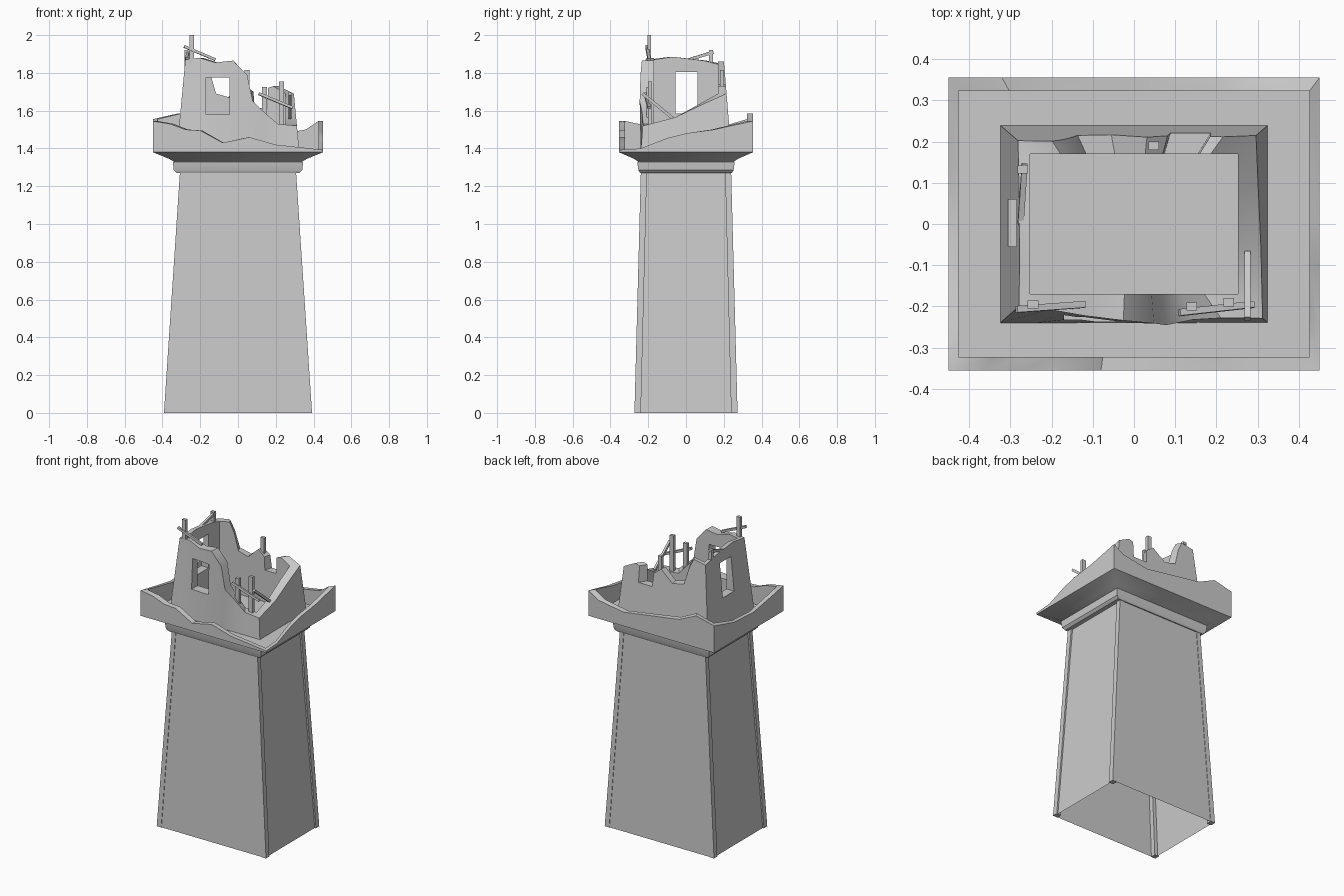
import bpy, bmesh, math
from mathutils import Vector

if "Cube" in bpy.data.objects:
    bpy.data.objects.remove(bpy.data.objects["Cube"], do_unlink=True)

stone = bpy.data.materials.new("grey_stone")
stone.use_nodes = True
stone.diffuse_color = (0.6, 0.6, 0.6, 1)
stone.node_tree.nodes["Principled BSDF"].inputs["Base Color"].default_value = (0.6, 0.6, 0.6, 1)


def finish(name, bm, fix_normals=True):
    if fix_normals:
        bmesh.ops.recalc_face_normals(bm, faces=bm.faces)
    mesh = bpy.data.meshes.new(name)
    bm.to_mesh(mesh)
    bm.free()
    mesh.materials.append(stone)
    obj = bpy.data.objects.new(name, mesh)
    bpy.context.collection.objects.link(obj)
    return obj


def smooth(obj, degrees=35):
    bpy.ops.object.select_all(action="DESELECT")
    obj.select_set(True)
    bpy.context.view_layer.objects.active = obj
    bpy.ops.object.shade_smooth_by_angle(angle=math.radians(degrees))


def bridge(bm, a, b):
    n = len(a)
    for i in range(n):
        j = (i + 1) % n
        bm.faces.new((a[i], a[j], b[j], b[i]))


def loft(name, sections, cx=(0, 0), cy=(0, 0), bottom=True):
    """Stack rectangles (half x, half y, z); the centre shifts from first to last."""
    bm = bmesh.new()
    rings = []
    for k, (hx, hy, z) in enumerate(sections):
        f = k / (len(sections) - 1)
        ox = cx[0] + (cx[1] - cx[0]) * f
        oy = cy[0] + (cy[1] - cy[0]) * f
        rings.append([bm.verts.new((ox + sx * hx, oy + sy * hy, z))
                      for sx, sy in ((-1, -1), (1, -1), (1, 1), (-1, 1))])
    for a, b in zip(rings, rings[1:]):
        bridge(bm, a, b)
    bm.faces.new(rings[-1])
    if bottom:
        bm.faces.new(rings[0][::-1])
    return finish(name, bm, bottom)


def broken_ring(name, points, z0, outer, inner, taper):
    """Closed wall around a rectangle with a ragged top edge."""
    bm = bmesh.new()
    loops = [[], [], [], []]
    for x, y, z in points:
        bx = max(-outer[0], min(outer[0], x))
        by = max(-outer[1], min(outer[1], y))
        ix, iy = bx * inner[0] / outer[0], by * inner[1] / outer[1]
        kx, ky = (1 - t * (z - z0) for t in taper)
        spots = ((bx, by, z0), (x * kx, y * ky, z), (ix, iy, z), (ix, iy, z0))
        for loop, co in zip(loops, spots):
            loop.append(bm.verts.new(co))
    for k in range(4):
        bridge(bm, loops[k], loops[(k + 1) % 4])
    return finish(name, bm)


def beam(name, start, end, width=0.022, depth=0.018):
    a, b = Vector(start), Vector(end)
    bm = bmesh.new()
    bmesh.ops.create_cube(bm, size=1)
    bmesh.ops.scale(bm, vec=(width, depth, (b - a).length), verts=bm.verts)
    rot = Vector((0, 0, 1)).rotation_difference(b - a).to_matrix()
    bmesh.ops.rotate(bm, matrix=rot, verts=bm.verts)
    bmesh.ops.translate(bm, vec=(a + b) / 2, verts=bm.verts)
    return finish(name, bm)


def cut_opening(obj, low, high):
    bm = bmesh.new()
    bmesh.ops.create_cube(bm, size=1)
    for v in bm.verts:
        v.co = [(p + q) / 2 + c * (q - p) for p, q, c in zip(low, high, v.co)]
    cutter = finish("opening_cutter", bm)
    cutter.hide_render = True
    mod = obj.modifiers.new("opening", "BOOLEAN")
    mod.operation, mod.solver, mod.object = "DIFFERENCE", "EXACT", cutter
    bpy.context.view_layer.objects.active = obj
    bpy.ops.object.modifier_apply(modifier=mod.name)
    bpy.data.objects.remove(cutter, do_unlink=True)


# Hollow tapering shaft, open underneath
shaft = loft("tower_shaft", [(0.383, 0.27, 0), (0.297, 0.236, 1.275)], bottom=False)

# Corner posts standing slightly proud of the side walls
for sx, xname in ((-1, "right"), (1, "left")):
    for sy, yname in ((-1, "front"), (1, "back")):
        loft(f"{yname}_{xname}_corner_post", [(0.016, 0.017, 0), (0.014, 0.016, 1.28)],
             (sx * 0.376, sx * 0.293), (sy * 0.256, sy * 0.223))

# Collar and flared gallery floor
smooth(loft("collar", [(0.325, 0.243, 1.27), (0.34, 0.252, 1.285),
                       (0.345, 0.258, 1.328), (0.33, 0.245, 1.335)]))
smooth(loft("gallery_base", [(0.33, 0.245, 1.325), (0.365, 0.275, 1.345),
                             (0.45, 0.355, 1.38), (0.445, 0.35, 1.388)]))

# Broken parapet around the gallery
X, Y = 0.45, 0.355
parapet = broken_ring("parapet", [
    (-X, -Y, 1.545), (-0.36, -Y, 1.53), (-0.28, -Y, 1.5), (-0.2, -Y, 1.495),
    (-0.08, -Y, 1.43), (0.06, -Y, 1.46), (0.2, -Y, 1.42), (0.34, -Y, 1.405),
    (X, -Y, 1.392), (X, -0.24, 1.4), (X, -0.1, 1.455), (X, 0, 1.48), (X, 0.15, 1.5),
    (X, Y, 1.545), (0.38, Y, 1.5), (0.2, Y, 1.47), (0, Y, 1.5), (-0.2, Y, 1.53),
    (-0.32, Y, 1.585), (-X, Y, 1.555), (-X, 0.15, 1.5), (-X, -0.05, 1.49),
    (-X, -0.25, 1.525)],
    1.38, (X, Y), (0.425, 0.322), (0, 0))
smooth(parapet)

# Ruined room with a ragged wall top
X, Y = 0.325, 0.24
room = broken_ring("ruined_room_walls", [
    (-X, -Y, 1.87), (-0.24, -0.25, 1.88), (-0.14, -0.265, 1.855), (-0.03, -0.28, 1.865),
    (0.055, -0.28, 1.79), (0.085, -0.27, 1.65), (0.15, -0.25, 1.59), (0.22, -Y, 1.53),
    (X, -Y, 1.52), (X, -0.06, 1.565), (X, 0.1, 1.635), (X, Y, 1.69),
    (0.24, Y, 1.73), (0.205, Y, 1.72), (0.2, Y, 1.615), (0.095, Y, 1.615),
    (0.09, Y, 1.7), (0.035, Y, 1.74), (-0.06, Y, 1.67), (-0.15, Y, 1.69),
    (-0.19, Y, 1.8), (-0.23, Y, 1.86), (-X, Y, 1.845), (-X, 0.13, 1.865), (-X, -0.1, 1.885)],
    1.38, (X, Y), (0.252, 0.17), (0.29, 0.34))
cut_opening(room, (-0.17, -0.4, 1.58), (-0.045, -0.1, 1.775))
cut_opening(room, (-0.4, -0.055, 1.585), (-0.2, 0.06, 1.805))
smooth(room)
loft("room_floor", [(0.26, 0.18, 1.382), (0.26, 0.18, 1.41)])

# Splintered upright posts left in the walls
for i, (x, y, low, high) in enumerate([
        (-0.245, -0.195, 1.82, 2.0), (0.14, -0.2, 1.53, 1.725), (0.23, -0.19, 1.5, 1.755),
        (0.048, 0.19, 1.68, 1.815), (-0.27, 0.132, 1.82, 1.92)]):
    beam(f"upright_post_{i + 1}", (x, y, low), (x, y, high), 0.026, 0.02)

# Fallen rails leaning on the posts
for i, (a, b) in enumerate([
        ((-0.285, -0.207, 1.94), (-0.12, -0.195, 1.87)),
        ((0.11, -0.215, 1.69), (0.29, -0.195, 1.615)),
        ((0.275, -0.23, 1.69), (0.275, -0.07, 1.56)),
        ((-0.275, 0.0, 1.865), (-0.265, 0.145, 1.91))]):
    beam(f"broken_rail_{i + 1}", a, b, 0.014, 0.016)
